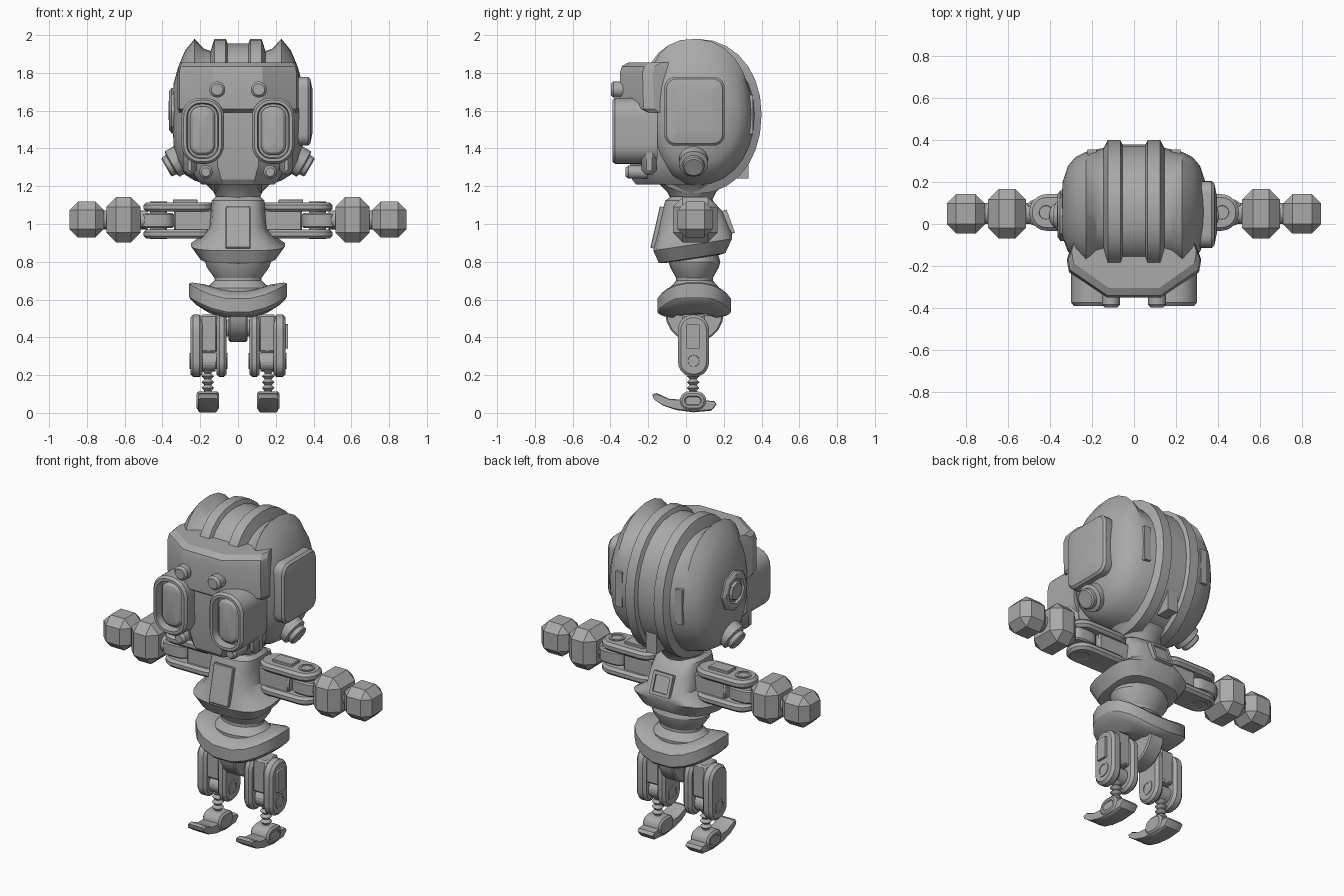
import bpy, bmesh, math
from mathutils import Vector, Euler

if "Cube" in bpy.data.objects:
    bpy.data.objects.remove(bpy.data.objects["Cube"])

grey = bpy.data.materials.new("plain grey")
grey.diffuse_color = (0.4, 0.4, 0.4, 1)
grey.use_nodes = True
grey.node_tree.nodes["Principled BSDF"].inputs["Base Color"].default_value = grey.diffuse_color


def finish(name, bm, mirror=False, bevel=0):
    bmesh.ops.recalc_face_normals(bm, faces=bm.faces)
    me = bpy.data.meshes.new(name)
    bm.to_mesh(me)
    bm.free()
    me.materials.append(grey)
    ob = bpy.data.objects.new(name, me)
    bpy.context.collection.objects.link(ob)
    if bevel:
        m = ob.modifiers.new("bevel", 'BEVEL')
        m.width, m.segments, m.limit_method, m.angle_limit = bevel, 1, 'ANGLE', math.radians(40)
    if mirror:
        ob.modifiers.new("mirror", 'MIRROR').use_clip = False
    return ob


def loft(name, rings, mirror=False, bevel=0):
    """Skin a list of equal-length rings and cap both ends."""
    bm = bmesh.new()
    vs = [[bm.verts.new(p) for p in r] for r in rings]
    n = len(vs[0])
    for a, b in zip(vs, vs[1:]):
        for i in range(n):
            bm.faces.new((a[i], a[(i + 1) % n], b[(i + 1) % n], b[i]))
    bm.faces.new(vs[0])
    bm.faces.new(vs[-1])
    return finish(name, bm, mirror, bevel)


def rrect(w, h, r, seg=5):
    r = min(r, w / 2 - .0005, h / 2 - .0005)
    pts = []
    for q, (sx, sy) in enumerate([(1, 1), (-1, 1), (-1, -1), (1, -1)]):
        for k in range(seg + 1):
            a = math.pi / 2 * (q + k / seg)
            pts.append((sx * (w / 2 - r) + r * math.cos(a), sy * (h / 2 - r) + r * math.sin(a)))
    return pts


def plate(name, axis, loc, w, h, r, steps, mirror=False, rot=(0, 0, 0), seg=5):
    """Rounded rectangle swept along an axis; steps are (outline growth, depth)."""
    e, rings = Euler([math.radians(a) for a in rot]), []
    for g, d in steps:
        ring = []
        for u, v in rrect(w + 2 * g, h + 2 * g, max(r + g, .002), seg):
            p = Vector({'x': (d, u, v), 'y': (u, d, v), 'z': (u, v, d)}[axis])
            p.rotate(e)
            ring.append(p + Vector(loc))
        rings.append(ring)
    return loft(name, rings, mirror)


def slab(name, axis, loc, w, h, r, half, c=.015, **kw):
    """Plate with chamfered rims, centred on loc."""
    return plate(name, axis, loc, w, h, r, [(-c, -half), (0, -half + c), (0, half - c), (-c, half)], **kw)


def lathe(name, cx, cy, rz, sy=1, n=20, mirror=False):
    return loft(name, [[(cx + r * math.cos(2 * math.pi * i / n), cy + sy * r * math.sin(2 * math.pi * i / n), z)
                        for i in range(n)] for r, z in rz], mirror)


def block(name, lo, hi, bevel, mirror=False):
    bm = bmesh.new()
    bmesh.ops.create_cube(bm, size=1)
    for v in bm.verts:
        v.co = [(a + b) / 2 + (b - a) * c for a, b, c in zip(lo, hi, v.co)]
    return finish(name, bm, mirror, bevel)


def spow(c, n):
    return math.copysign(abs(c) ** (2 / n), c)


# Head: ridged shell swept around the x axis; horn ridges rise over the top
half = [(.055, .94, 0), (.065, 1, 0), (.125, 1, 0), (.145, .89, -.05), (.18, .87, .0), (.23, .835, .17),
        (.28, .76, .09), (.315, .64, 0), (.34, .42, 0), (.347, .1, 0)]
rings = []
for x, k, horn in [(-a, b, c) for a, b, c in reversed(half)] + half:
    ring = []
    for i in range(28):
        t = 2 * math.pi * i / 28
        c, s = math.cos(t), math.sin(t)
        n = 2.1 if c > 0 else 2.45
        kk = k + horn * max(0, math.cos(t - math.radians(102))) ** 1.3
        ring.append((x, .06 + kk * (.34 if c > 0 else .3) * spow(c, n), 1.58 + kk * (.4 if s > 0 else .42) * spow(s, n)))
    rings.append(ring)
loft("head_shell", rings)
plate("head_back_slot", 'y', (.2, .3, 1.58), .045, .21, .004, [(0, -.03), (0, .056)], mirror=True)
plate("crest_slot", 'y', (0, .3, 1.3), .07, .12, .004, [(0, -.06), (0, .03)])

# Side panel on the right, round hatch on the left, bolts under both
plate("side_panel", 'x', (0, .045, 1.597), .32, .365, .06,
      [(-.01, .29), (0, .33), (0, .37), (-.012, .383), (-.07, .395)])
plate("side_hatch", 'x', (0, .04, 1.6), .24, .24, .12,
      [(0, -.29), (0, -.352), (-.02, -.366), (-.045, -.366), (-.05, -.352), (-.062, -.352), (-.07, -.368)], seg=2)
plate("ear_bolt", 'x', (.335, .04, 1.325), .155, .155, .08,
      [(-.01, -.08), (0, -.07), (0, .015), (-.02, .022), (-.02, .045), (-.028, .052)], mirror=True, rot=(0, 30, 0))


# Face: wrap-around brow and lower jaw
def face_ring(z, sx, dy):
    f = [(.32, -.17), (.31, -.225), (.22, -.285), (.13, -.345)]
    pts = [(.29, -.08)] + f
    pts = pts + [(-x, y) for x, y in reversed(pts)]
    return [(x * sx, y + dy, z) for x, y in pts]


loft("brow_visor", [face_ring(1.59, .97, .03), face_ring(1.61, 1, 0), face_ring(1.8, 1, -.005),
                    face_ring(1.835, .98, .005), face_ring(1.855, .93, .04)])
loft("lower_face", [face_ring(1.21, .6, .08), face_ring(1.235, .68, .06), face_ring(1.31, .83, .05),
                    face_ring(1.45, .88, .04), face_ring(1.6, .88, .04)])
block("cheek_guard", (.22, -.235, 1.26), (.29, -.155, 1.56), .025, mirror=True)

# Goggles with recessed domed lenses
plate("goggle", 'y', (.187, 0, 1.493), .225, .35, .1,
      [(0, -.15), (0, -.375), (-.012, -.39), (-.028, -.39), (-.034, -.345), (-.046, -.345),
       (-.046, -.358), (-.06, -.372), (-.085, -.378)], mirror=True, seg=6)
plate("brow_bolt", 'y', (.11, 0, 1.712), .085, .085, .045,
      [(0, -.3), (0, -.385), (-.012, -.398), (-.03, -.398)], mirror=True)
plate("jaw_bolt", 'y', (.17, 0, 1.275), .07, .07, .04,
      [(0, -.2), (0, -.305), (-.012, -.32)], mirror=True)

# Neck
lathe("neck", 0, .03, [(.14, 1.07), (.11, 1.13), (.13, 1.17), (.17, 1.21)])


# Chest: lofted rounded sections, hem dipping at the front
def section(z, hx, y0, y1, tilt=0, n=3.2, count=20):
    out = []
    for i in range(count):
        a = 2 * math.pi * (i + .5) / count
        y = (y0 + y1) / 2 + (y1 - y0) / 2 * spow(math.sin(a), n)
        out.append((hx * spow(math.cos(a), n), y, z + tilt * y))
    return out


loft("chest", [section(.81, .17, -.12, .18, .15), section(.815, .2, -.145, .21, .15),
               section(.885, .25, -.175, .245, .15), section(.93, .19, -.16, .245, .1),
               section(.975, .152, -.148, .235), section(1.06, .145, -.13, .2),
               section(1.125, .14, -.11, .14), section(1.145, .12, -.08, .11)])
plate("chest_plate", 'y', (0, -.147, .98), .13, .225, .006, [(0, .03), (0, -.014), (-.004, -.017)], rot=(-13, 0, 0))
plate("back_hatch", 'y', (0, .222, 1.01), .13, .13, .006,
      [(0, -.03), (0, .016), (-.018, .016), (-.018, .006)], rot=(20, 0, 0))

# Waist
lathe("waist", 0, .045, [(.16, .84), (.175, .8), (.165, .77), (.125, .715), (.125, .7), (.17, .66), (.165, .58)], .78)

# Pelvis skirt: saddle shape, sides raised
skirt = []
for s, z in [(.6, .5), (.85, .51), (.96, .52), (1, .53), (1, .6), (.94, .615), (.7, .64), (.55, .645)]:
    skirt.append([(x, y, z + .085 * (x / .26) ** 2)
                  for x, y, _ in section(0, .262 * s, .043 - .197 * s, .043 + .197 * s, 0, 2.5)])
loft("pelvis_skirt", skirt)
plate("hip_disc", 'x', (0, .045, .53), .31, .31, .155, [(-.008, -.05), (0, -.042), (0, .042), (-.008, .05)])
plate("hip_axle", 'x', (0, .04, .45), .09, .09, .045, [(0, -.13), (0, .13)])

# Legs: two rounded side plates around a core, knee pin, ribbed shin
slab("outer_leg_plate", 'x', (.22, .04, .355), .165, .33, .08, .032, mirror=True)
slab("inner_leg_plate", 'x', (.087, .04, .355), .165, .33, .08, .027, mirror=True)
block("leg_core", (.11, -.02, .32), (.2, .1, .52), .01, mirror=True)
plate("knee_pin", 'x', (.16, .04, .275), .085, .085, .043,
      [(-.014, -.098), (-.014, -.104), (0, -.104), (0, .096), (-.012, .096), (-.014, .09)], mirror=True)
plate("leg_panel", 'x', (0, .037, .405), .07, .13, .006, [(0, .24), (0, .266)])
plate("knee_block", 'x', (.16, .04, .27), .1, .1, .05, [(0, -.04), (0, .04)], mirror=True)
lathe("shin", .16, .038, [(.018 if i % 2 else .033, .07 + i * .0155) for i in range(12)], n=12, mirror=True)

# Feet
sole = [(-.172, .075), (-.178, .1), (-.155, .105), (-.09, .075), (-.03, .07), (.06, .07), (.15, .062),
        (.162, .045), (.135, .012), (.04, .003), (-.05, .015), (-.12, .038)]
loft("foot", [[(x, .0 + y * (1 if k else .985), z if k else .05 + (z - .05) * .85) for y, z in sole]
              for x, k in [(.108, 0), (.118, 1), (.202, 1), (.212, 0)]], mirror=True)
plate("ankle_hub", 'x', (.16, .037, .064), .14, .1, .05,
      [(-.012, -.06), (0, -.05), (0, .05), (-.012, .06), (-.025, .06), (-.03, .055)], mirror=True)

# Arms: two rounded plates around a core, elbow pin and link
for side, z in (("upper", 1.09), ("lower", .947)):
    slab(side + "_arm_plate", 'z', (.315, .055, z), .37, .175, .085, .025, mirror=True)
block("arm_core", (.12, -.005, .96), (.34, .115, 1.075), .01, mirror=True)
plate("arm_panel", 'z', (.28, .055, 0), .13, .08, .006, [(0, 1.1), (0, 1.127), (-.004, 1.13)], mirror=True)
plate("elbow_pin", 'z', (.42, .055, 1.018), .09, .09, .045,
      [(-.014, -.092), (0, -.098), (0, .102), (-.012, .102), (-.014, .096)], mirror=True)
slab("elbow_link", 'z', (.43, .055, 1.018), .18, .13, .06, .04, mirror=True, c=.008)
plate("wrist_bar", 'x', (0, .05, 1.022), .1, .1, .05, [(0, .48), (0, .74)], mirror=True)
block("forearm_block", (.515, -.07, .902), (.697, .168, 1.143), .052, mirror=True)
block("hand_block", (.71, -.046, .928), (.893, .142, 1.118), .045, mirror=True)

# Smooth shading with crisp edges, except the chamfered blocks
for ob in bpy.context.scene.objects:
    ob.select_set(not ob.name.endswith("_block"))
    bpy.context.view_layer.objects.active = ob
bpy.ops.object.shade_smooth_by_angle(angle=math.radians(28))
